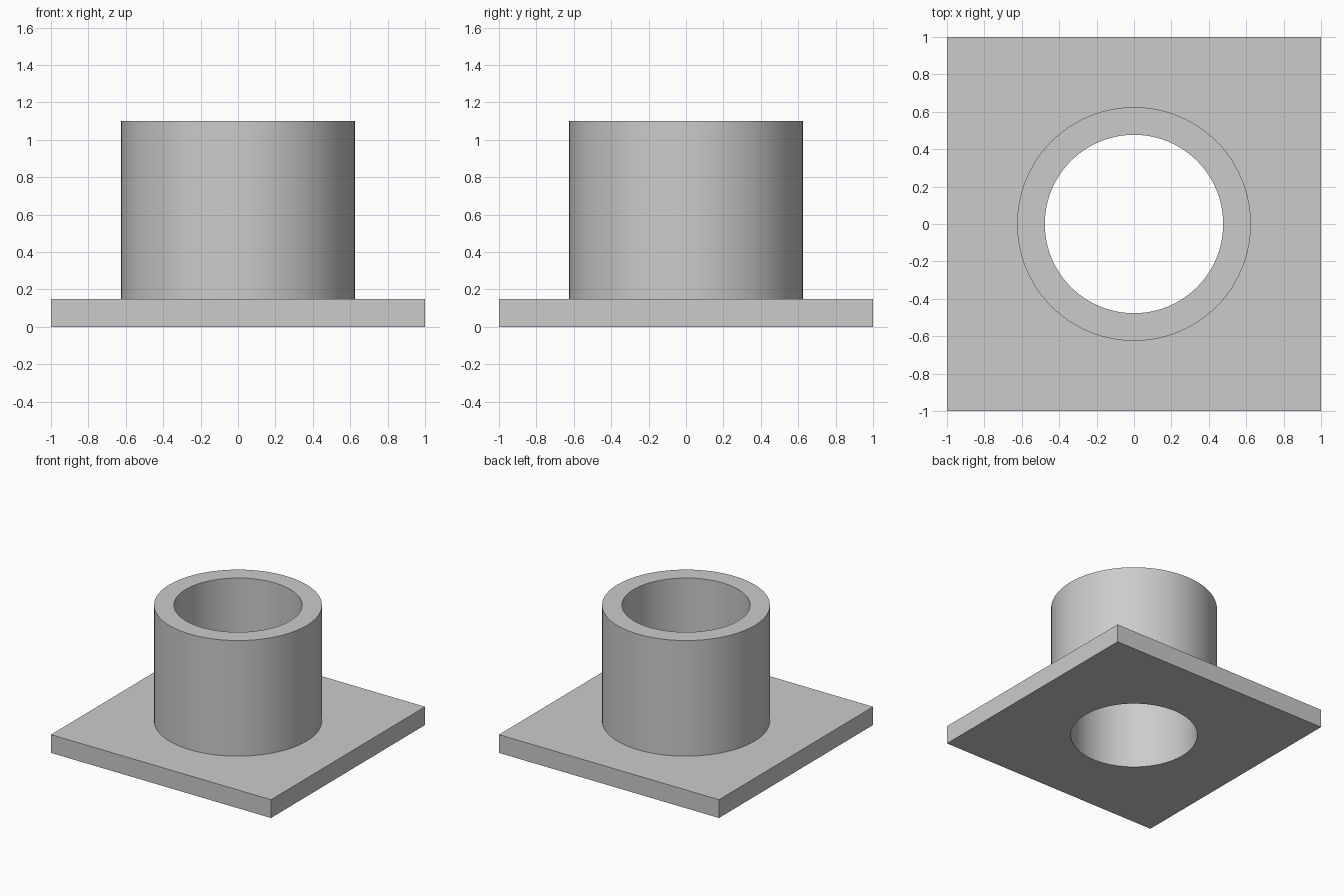
import bpy
import bmesh
import math

cube = bpy.data.objects.get("Cube")
if cube:
    bpy.data.objects.remove(cube, do_unlink=True)

SEGMENTS = 96
HALF_WIDTH = 1.0
PLATE_TOP = 0.15
TUBE_TOP = 1.1
OUTER_RADIUS = 0.625
BORE_RADIUS = 0.477

# Plain grey metal
grey = bpy.data.materials.new("light grey")
grey.use_nodes = True
colour = (0.6, 0.6, 0.6, 1.0)
grey.diffuse_color = colour
grey.node_tree.nodes["Principled BSDF"].inputs["Base Color"].default_value = colour

bm = bmesh.new()


def ring(size, z, square=False):
    """Closed loop of vertices, circular or pushed out to a square."""
    verts = []
    for i in range(SEGMENTS):
        a = math.tau * i / SEGMENTS
        c, s = math.cos(a), math.sin(a)
        r = size / max(abs(c), abs(s)) if square else size
        verts.append(bm.verts.new((r * c, r * s, z)))
    return verts


# Square base plate, round tube and through bore as one closed skin
rings = [
    ring(BORE_RADIUS, 0),
    ring(HALF_WIDTH, 0, square=True),
    ring(HALF_WIDTH, PLATE_TOP, square=True),
    ring(OUTER_RADIUS, PLATE_TOP),
    ring(OUTER_RADIUS, TUBE_TOP),
    ring(BORE_RADIUS, TUBE_TOP),
]
for lower, upper in zip(rings, rings[1:] + rings[:1]):
    for i in range(SEGMENTS):
        j = (i + 1) % SEGMENTS
        bm.faces.new((lower[i], lower[j], upper[j], upper[i]))
bmesh.ops.recalc_face_normals(bm, faces=bm.faces)

mesh = bpy.data.meshes.new("flanged_sleeve")
bm.to_mesh(mesh)
bm.free()
mesh.materials.append(grey)

sleeve = bpy.data.objects.new("flanged_sleeve", mesh)
bpy.context.collection.objects.link(sleeve)

# Round walls smooth, rims and plate edges sharp
bpy.ops.object.select_all(action="DESELECT")
sleeve.select_set(True)
bpy.context.view_layer.objects.active = sleeve
bpy.ops.object.shade_smooth_by_angle(angle=math.radians(30))
